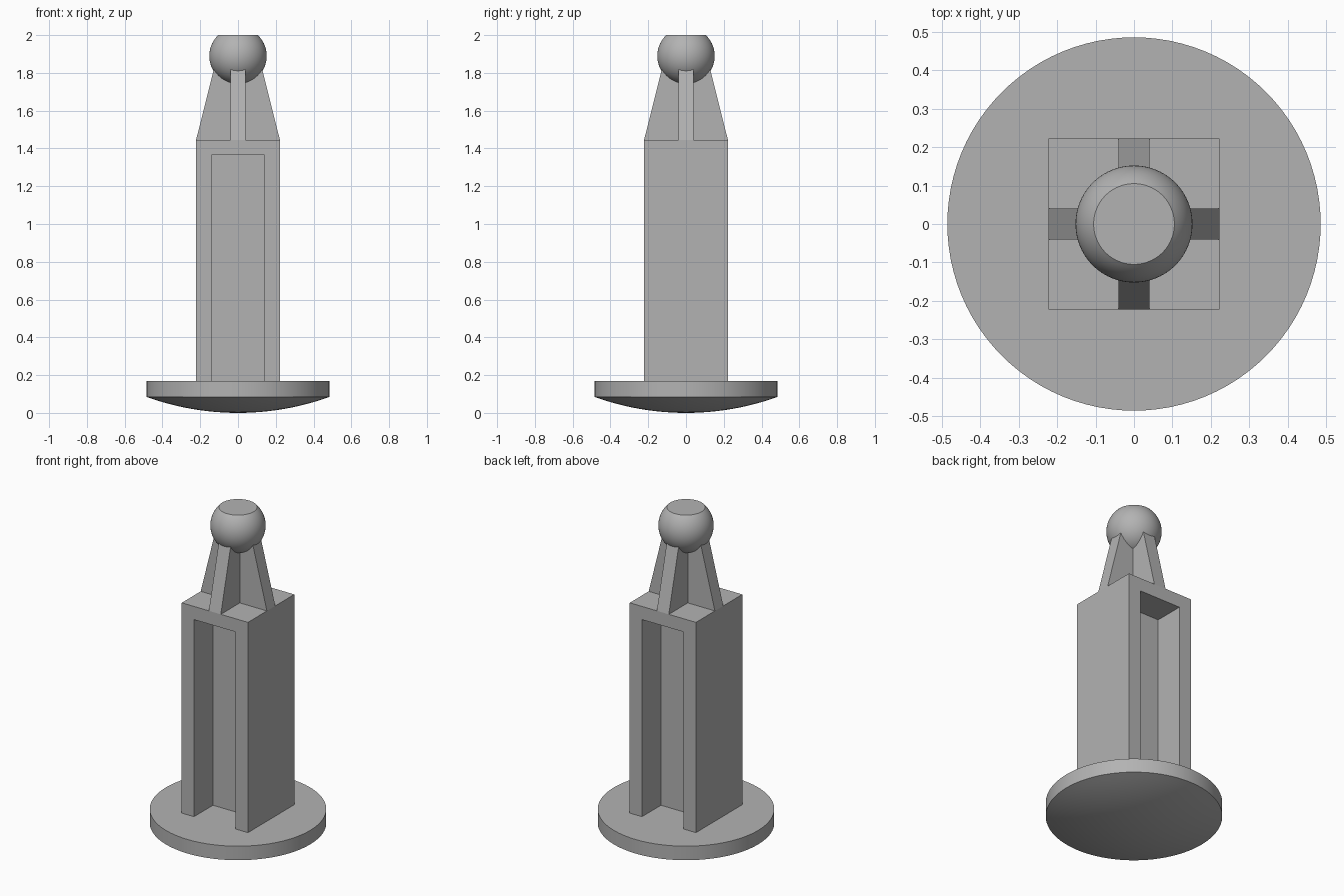
import bpy
import bmesh
from math import sin, cos, asin, acos, pi, radians

cube = bpy.data.objects.get("Cube")
if cube:
    bpy.data.objects.remove(cube, do_unlink=True)

grey = bpy.data.materials.new("plain grey")
grey.use_nodes = True
colour = (0.45, 0.45, 0.45, 1)
grey.diffuse_color = colour
grey.node_tree.nodes["Principled BSDF"].inputs["Base Color"].default_value = colour


def finish(name, bm, smooth=False):
    """Turn a bmesh into a named, coloured object."""
    bmesh.ops.recalc_face_normals(bm, faces=bm.faces)
    mesh = bpy.data.meshes.new(name)
    bm.to_mesh(mesh)
    bm.free()
    mesh.materials.append(grey)
    obj = bpy.data.objects.new(name, mesh)
    bpy.context.collection.objects.link(obj)
    bpy.ops.object.select_all(action="DESELECT")
    obj.select_set(True)
    bpy.context.view_layer.objects.active = obj
    if smooth:
        bpy.ops.object.shade_smooth_by_angle(angle=radians(30))
    return obj


def lathe(name, profile, steps=96):
    """Spin an (r, z) profile around the z axis."""
    bm = bmesh.new()
    verts = [bm.verts.new((r, 0, z)) for r, z in profile]
    edges = [bm.edges.new(pair) for pair in zip(verts, verts[1:])]
    bmesh.ops.spin(bm, geom=verts + edges, cent=(0, 0, 0), axis=(0, 0, 1),
                   angle=2 * pi, steps=steps, use_merge=True)
    bmesh.ops.remove_doubles(bm, verts=bm.verts, dist=1e-5)
    return finish(name, bm, True)


def box(name, low, high):
    bm = bmesh.new()
    bmesh.ops.create_cube(bm, size=1)
    for v in bm.verts:
        v.co = [h if c > 0 else l for c, l, h in zip(v.co, low, high)]
    return finish(name, bm)


def prism(name, outline, half):
    """Extrude an (x, z) outline along y, centred on y = 0."""
    bm = bmesh.new()
    face = bm.faces.new([bm.verts.new((x, -half, z)) for x, z in outline])
    side = bmesh.ops.extrude_face_region(bm, geom=[face])["geom"]
    moved = [v for v in side if isinstance(v, bmesh.types.BMVert)]
    bmesh.ops.translate(bm, verts=moved, vec=(0, 2 * half, 0))
    return finish(name, bm)


# Round base with a shallow domed underside
base_r, dome_h, base_top = 0.485, 0.085, 0.17
dome_r = (base_r ** 2 + dome_h ** 2) / (2 * dome_h)
sweep = asin(base_r / dome_r)
dome = [(dome_r * sin(sweep * i / 12), dome_r * (1 - cos(sweep * i / 12)))
        for i in range(13)]
lathe("base_disc", dome + [(base_r, base_top), (0, base_top)])

# Square post with a deep slot in the front and back, leaving a central web
half, web, post_top = 0.222, 0.04, 1.445
post = box("post", (-half, -half, base_top - 0.02), (half, half, post_top))
for side in (-1, 1):
    near, far = sorted((side * web, side * 0.4))
    cutter = box("slot_cutter", (-0.14, near, 0.1), (0.14, far, 1.365))
    cutter.hide_render = True
    cut = post.modifiers.new("slot", "BOOLEAN")
    cut.object = cutter
    cut.solver = "EXACT"
    bpy.context.view_layer.objects.active = post
    bpy.ops.object.modifier_apply(modifier=cut.name)
    bpy.data.objects.remove(cutter, do_unlink=True)

# Two crossed tapering ribs that carry the ball
rib = [(-half, post_top), (half, post_top), (0.12, 1.85), (-0.12, 1.85)]
for name, turn in (("rib_side_to_side", 0), ("rib_front_to_back", pi / 2)):
    prism(name, rib, web).rotation_euler.z = turn

# Ball with a flat top
ball_r, ball_z = 0.152, 1.89
start = acos((2 - ball_z) / ball_r)
angles = [start + (pi - start) * i / 32 for i in range(33)]
lathe("ball", [(0, 2)] + [(ball_r * sin(a), ball_z + ball_r * cos(a)) for a in angles])
